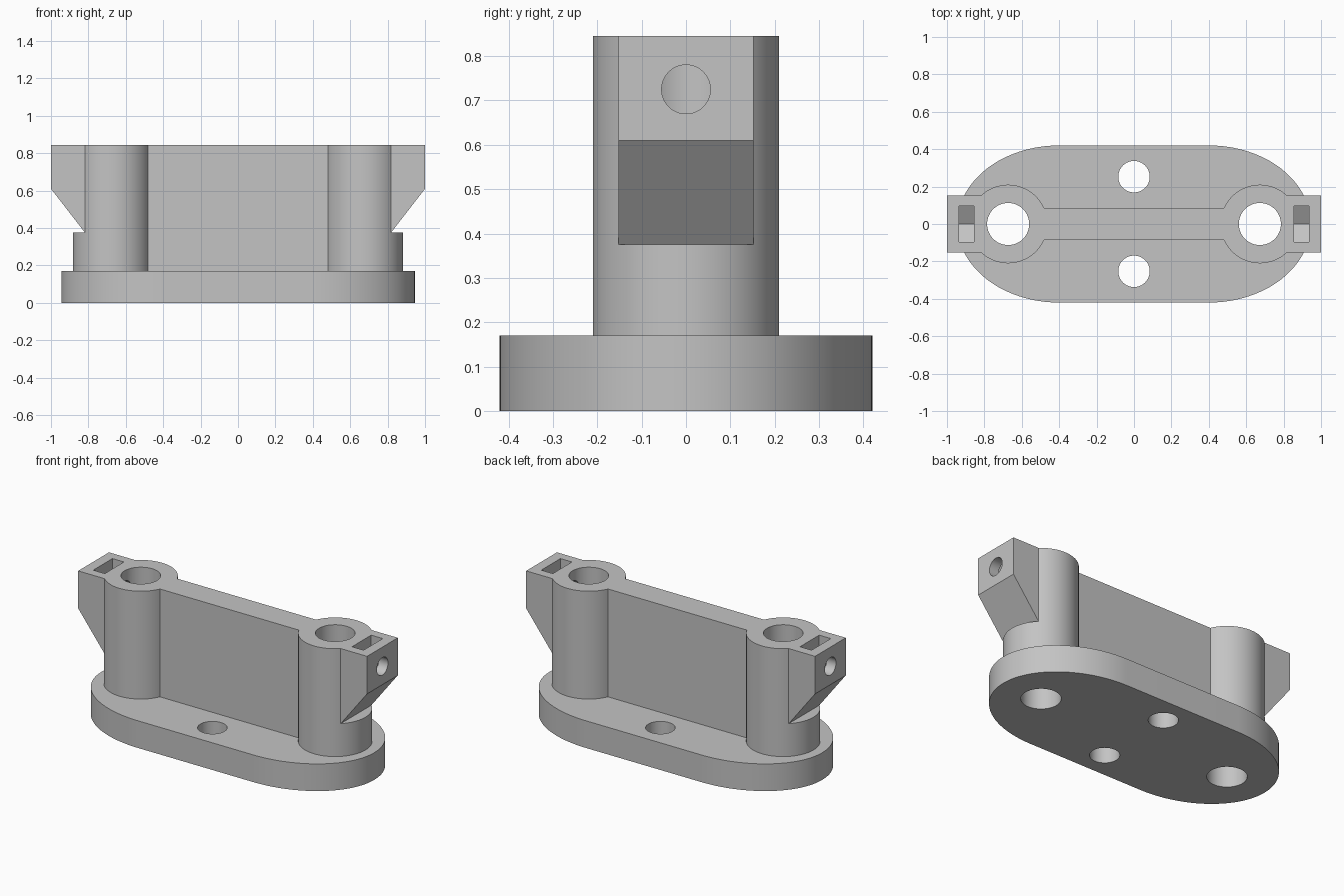
import bpy, bmesh
from math import pi, sin, cos, asin, sqrt

if "Cube" in bpy.data.objects:
    bpy.data.objects.remove(bpy.data.objects["Cube"])

COL_X, COL_R, BORE_R = 0.673, 0.21, 0.1125   # posts and their bores
WALL, BOSS = 0.085, 0.152                    # half widths along y
BASE_H, LEDGE, TOP = 0.17, 0.375, 0.845      # heights
BOSS_X = COL_X + sqrt(COL_R ** 2 - BOSS ** 2)

grey = bpy.data.materials.new("plain grey")
grey.use_nodes = True
grey.diffuse_color = (0.55, 0.55, 0.55, 1)
grey.node_tree.nodes["Principled BSDF"].inputs["Base Color"].default_value = (0.55, 0.55, 0.55, 1)


def prism(name, points, low, high, axis="z"):
    """Extrude a 2D outline along an axis: z takes (x, y), y takes (x, z), x takes (y, z)."""
    place = {"z": lambda a, b, h: (a, b, h),
             "y": lambda a, b, h: (a, h, b),
             "x": lambda a, b, h: (h, a, b)}[axis]
    bm = bmesh.new()
    rings = [[bm.verts.new(place(a, b, h)) for a, b in points] for h in (low, high)]
    for ring in rings:
        bm.faces.new(ring)
    n = len(points)
    for i in range(n):
        j = (i + 1) % n
        bm.faces.new((rings[0][i], rings[0][j], rings[1][j], rings[1][i]))
    bmesh.ops.recalc_face_normals(bm, faces=bm.faces)
    mesh = bpy.data.meshes.new(name)
    bm.to_mesh(mesh)
    bm.free()
    mesh.materials.append(grey)
    obj = bpy.data.objects.new(name, mesh)
    bpy.context.collection.objects.link(obj)
    return obj


def arc(cx, cy, rx, ry, start, end, n=64):
    angles = [start + (end - start) * i / n for i in range(n + 1)]
    return [(cx + rx * cos(t), cy + ry * sin(t)) for t in angles]


def circle(cx, cy, r, n=64):
    return arc(cx, cy, r, r, 0, 2 * pi, n)[:-1]


def combine(target, tool, operation):
    """Apply a boolean and discard the tool."""
    mod = target.modifiers.new("combine", "BOOLEAN")
    mod.operation, mod.solver, mod.object = operation, "EXACT", tool
    bpy.context.view_layer.objects.active = target
    bpy.ops.object.modifier_apply(modifier=mod.name)
    bpy.data.objects.remove(tool)


# Base plate: straight sides with elliptical ends
end = arc(0.4, 0, 0.545, 0.42, -pi / 2, pi / 2)
bracket = prism("bracket", end + [(-x, -y) for x, y in end], 0, BASE_H)

# Two round posts joined by a thin wall
meet = pi - asin(WALL / COL_R)
post = arc(COL_X, 0, COL_R, COL_R, -meet, meet, 96)
body = prism("body", post + [(-x, -y) for x, y in post], BASE_H / 2, TOP)

# Flat on each post's outer side, then the sloped end boss
for s in (-1, 1):
    flat = [(s * x, z) for x, z in ((BOSS_X, LEDGE), (1.1, LEDGE), (1.1, 1), (BOSS_X, 1))]
    combine(body, prism("flat_cutter", flat, -0.3, 0.3, "y"), "DIFFERENCE")
    side = [(s * x, z) for x, z in ((0.8, LEDGE), (BOSS_X, LEDGE), (1, 0.61), (1, TOP), (0.8, TOP))]
    combine(body, prism("boss", side, -BOSS, BOSS, "y"), "UNION")

combine(bracket, body, "UNION")

# Bores, base holes, cross screw holes and nut slots with a pointed floor
for s in (-1, 1):
    combine(bracket, prism("bore", circle(s * COL_X, 0, BORE_R), -0.1, 1), "DIFFERENCE")
    combine(bracket, prism("base_hole", circle(0, s * 0.253, 0.084), -0.1, 0.3), "DIFFERENCE")
    slot = [(-0.095, 1), (-0.095, 0.67), (0, 0.615), (0.095, 0.67), (0.095, 1)]
    low, high = sorted((s * 0.856, s * 0.936))
    combine(bracket, prism("nut_slot", slot, low, high, "x"), "DIFFERENCE")
    low, high = sorted((s * COL_X, s * 1.1))
    combine(bracket, prism("screw_hole", circle(0, 0.725, 0.055, 48), low, high, "x"), "DIFFERENCE")

# Smooth curved walls, keep edges sharp
bpy.ops.object.select_all(action="DESELECT")
bracket.select_set(True)
bpy.context.view_layer.objects.active = bracket
bpy.ops.object.shade_smooth_by_angle(angle=pi / 6)
